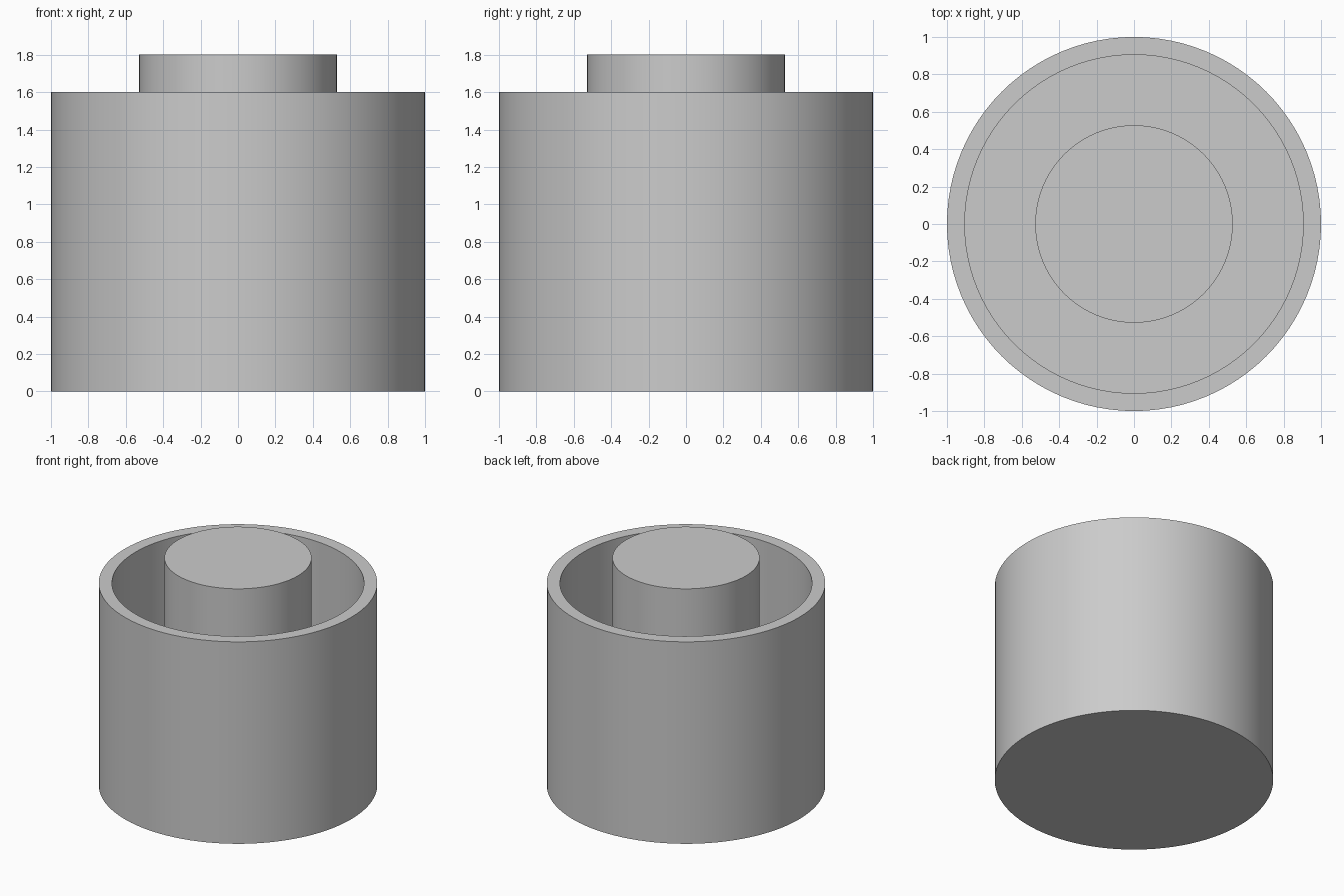
import bpy, bmesh, math
from mathutils import Matrix

cube = bpy.data.objects.get("Cube")
if cube:
    bpy.data.objects.remove(cube)

SEGMENTS = 96
OUTER, INNER, POST = 1.0, 0.905, 0.528
RIM, FLOOR, POST_TOP = 1.6, 0.1, 1.8

# Plain grey
grey = bpy.data.materials.new("grey")
grey.use_nodes = True
colour = (0.6, 0.6, 0.6, 1)
grey.diffuse_color = colour
grey.node_tree.nodes["Principled BSDF"].inputs["Base Color"].default_value = colour


def lathe(name, profile):
    """Turn an (r, z) profile about the z axis into one closed solid."""
    bm = bmesh.new()
    verts = [bm.verts.new((r, 0, z)) for r, z in profile]
    edges = [bm.edges.new(pair) for pair in zip(verts, verts[1:])]
    bmesh.ops.spin(bm, geom=verts + edges, cent=(0, 0, 0), axis=(0, 0, 1),
                   angle=math.tau, steps=SEGMENTS, use_merge=True)
    bmesh.ops.remove_doubles(bm, verts=bm.verts, dist=1e-4)
    bmesh.ops.holes_fill(bm, edges=[e for e in bm.edges if e.is_boundary], sides=0)
    bmesh.ops.recalc_face_normals(bm, faces=bm.faces)
    mesh = bpy.data.meshes.new(name)
    bm.to_mesh(mesh)
    bm.free()
    mesh.materials.append(grey)
    obj = bpy.data.objects.new(name, mesh)
    bpy.context.collection.objects.link(obj)
    bpy.context.view_layer.objects.active = obj
    obj.select_set(True)
    bpy.ops.object.shade_smooth_by_angle(angle=math.radians(30))
    obj.select_set(False)
    return obj


# Round cup with a central post rising from its floor
lathe("cup_with_post", [(OUTER, 0), (OUTER, RIM), (INNER, RIM), (INNER, FLOOR),
                        (POST, FLOOR), (POST, POST_TOP)])
